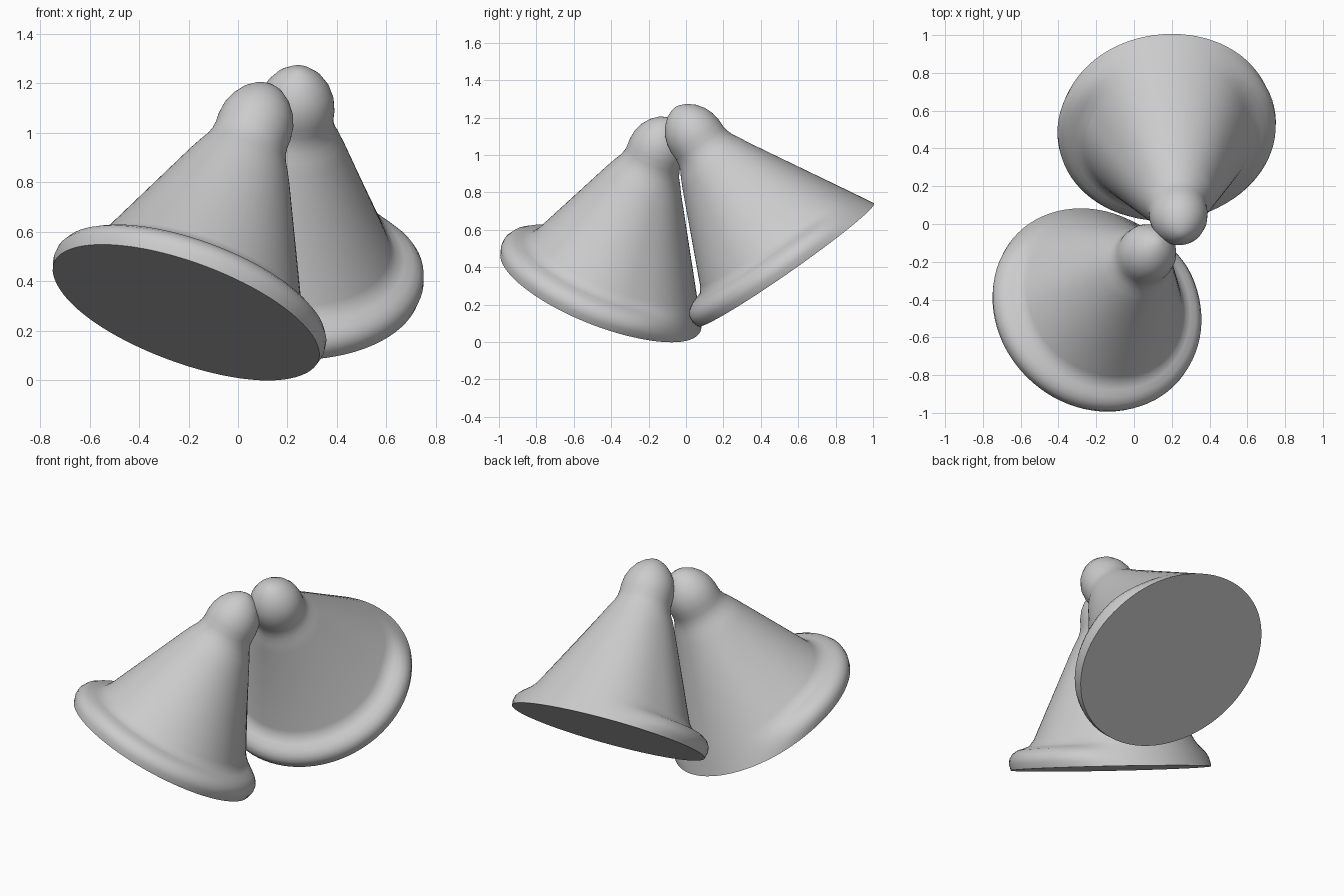
import bpy, bmesh, math
from mathutils import Vector

if "Cube" in bpy.data.objects:
    bpy.data.objects.remove(bpy.data.objects["Cube"])

clay = bpy.data.materials.new("light_grey")
clay.use_nodes = True
clay.diffuse_color = (0.6, 0.6, 0.6, 1)
clay.node_tree.nodes["Principled BSDF"].inputs["Base Color"].default_value = (0.6, 0.6, 0.6, 1)

SEGMENTS = 80
# Radius and height along the bell axis, from the crown down to the waist
CROWN = [(0.025, 1.025), (0.06, 1.01), (0.10, 0.977), (0.13, 0.935), (0.148, 0.89),
         (0.155, 0.84), (0.154, 0.80), (0.158, 0.77), (0.17, 0.735), (0.19, 0.70),
         (0.215, 0.65)]
# Lower wall: rolled lip, and plain straight edge at the same ring count
LIP = [(0.435, 0.17), (0.462, 0.135), (0.495, 0.122), (0.53, 0.112), (0.56, 0.092),
       (0.577, 0.065), (0.58, 0.035), (0.57, 0.0)]
PLAIN = [(0.58 - 0.56 * h, h) for h in (0.17, 0.145, 0.12, 0.095, 0.07, 0.045, 0.02, 0.0)]


def smoothstep(a, b, x):
    t = min(max((x - a) / (b - a), 0), 1)
    return t * t * (3 - 2 * t)


def make_bell(name, base, tip, scale):
    base, tip = Vector(base), Vector(tip)
    axis = (tip - base).normalized()
    stretch = (tip - base).length / 1.03
    # Local frame with "back" pointing towards the rear of the rim
    back = Vector((0, 1, 0))
    back = (back - axis * back.dot(axis)).normalized()
    side = back.cross(axis)

    bm = bmesh.new()
    rings = []
    for i in range(len(CROWN) + len(LIP)):
        ring = []
        for k in range(SEGMENTS):
            a = math.tau * k / SEGMENTS
            if i < len(CROWN):
                r, h = CROWN[i]
            else:
                # The lip fades to a plain edge at the back
                w = smoothstep(0.3, 0.95, math.cos(a))
                j = i - len(CROWN)
                r, h = Vector(LIP[j]).lerp(Vector(PLAIN[j]), w)
            out = back * math.cos(a) + side * math.sin(a)
            ring.append(bm.verts.new(base + out * r * scale + axis * h * stretch))
        rings.append(ring)
    top = bm.verts.new(tip)
    for k in range(SEGMENTS):
        n = (k + 1) % SEGMENTS
        bm.faces.new((top, rings[0][k], rings[0][n]))
        for upper, lower in zip(rings, rings[1:]):
            bm.faces.new((upper[k], lower[k], lower[n], upper[n]))
    # Closed flat underside
    bm.faces.new(rings[-1])
    bmesh.ops.recalc_face_normals(bm, faces=bm.faces)

    mesh = bpy.data.meshes.new(name)
    bm.to_mesh(mesh)
    bm.free()
    mesh.materials.append(clay)
    obj = bpy.data.objects.new(name, mesh)
    bpy.context.collection.objects.link(obj)
    bpy.ops.object.select_all(action="DESELECT")
    obj.select_set(True)
    bpy.context.view_layer.objects.active = obj
    bpy.ops.object.shade_smooth_by_angle(angle=math.radians(40))


make_bell("front_bell", (-0.21, -0.46, 0.275), (0.13, -0.09, 1.195), 1.0)
make_bell("back_bell", (0.17, 0.53, 0.41), (0.25, -0.06, 1.255), 1.0)
